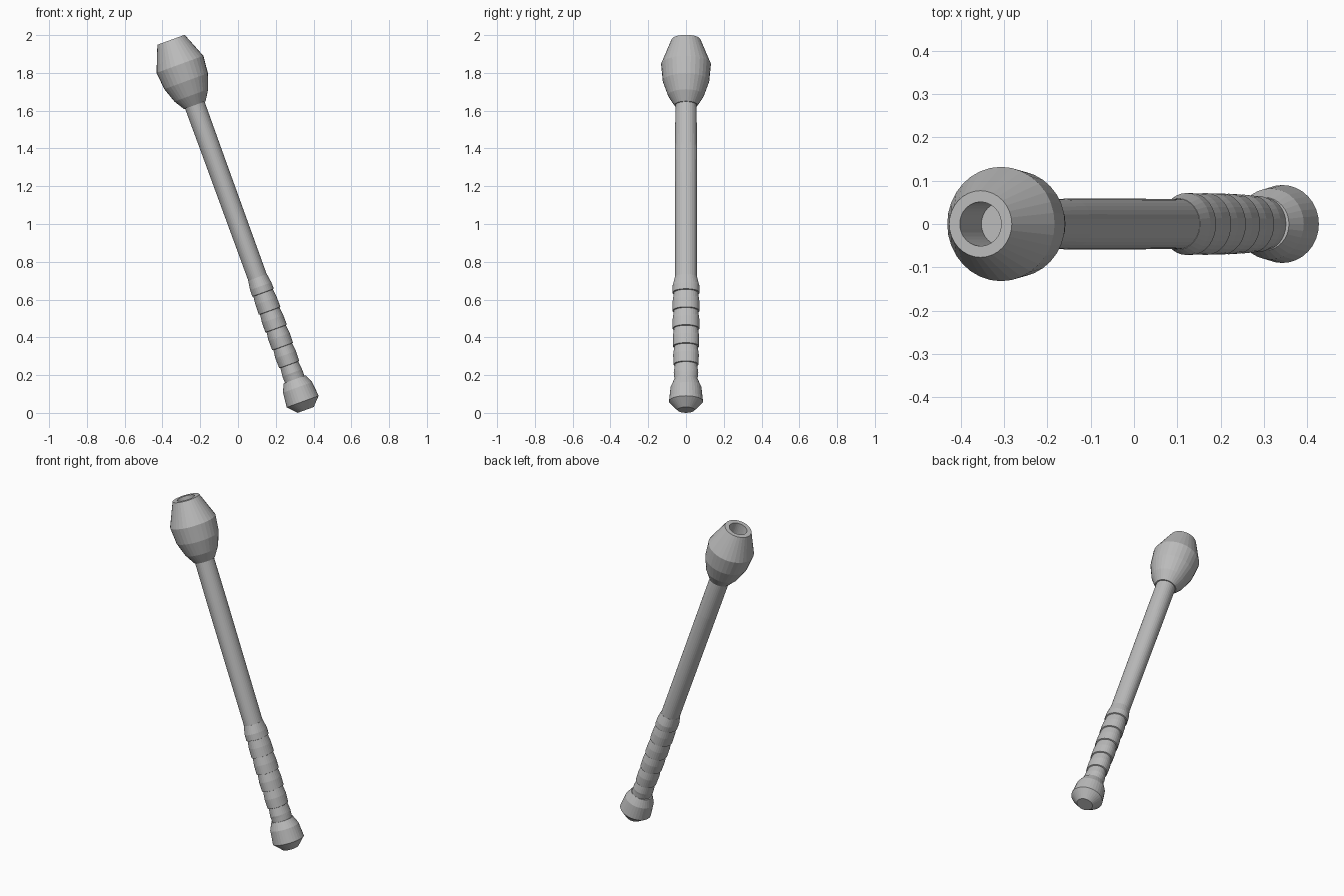
import bpy, bmesh, math
from mathutils import Matrix

cube = bpy.data.objects.get("Cube")
if cube:
    bpy.data.objects.remove(cube, do_unlink=True)

SIDES = 32
# The whole club leans along one tilted axis
LEAN = Matrix.Translation((0.3425, 0, 0.06)) @ Matrix.Rotation(math.radians(-20), 4, 'Y')

grey = bpy.data.materials.new("plain_grey")
grey.use_nodes = True
grey.diffuse_color = (0.5, 0.5, 0.5, 1)
grey.node_tree.nodes["Principled BSDF"].inputs["Base Color"].default_value = (0.5, 0.5, 0.5, 1)


def lathe(name, rings):
    """Loft (height, depth radius, width ratio) rings along the axis, capping both ends."""
    bm = bmesh.new()
    loops = []
    for height, radius, ratio in rings:
        loop = []
        for i in range(SIDES):
            a = math.tau * i / SIDES
            loop.append(bm.verts.new((radius * ratio * math.cos(a), radius * math.sin(a), height)))
        loops.append(loop)
    for low, high in zip(loops, loops[1:]):
        for i in range(SIDES):
            j = (i + 1) % SIDES
            bm.faces.new((low[i], low[j], high[j], high[i]))
    bm.faces.new(loops[0][::-1])
    bm.faces.new(loops[-1])
    mesh = bpy.data.meshes.new(name)
    bm.to_mesh(mesh)
    bm.free()
    mesh.materials.append(grey)
    obj = bpy.data.objects.new(name, mesh)
    obj.matrix_world = LEAN
    bpy.context.collection.objects.link(obj)
    return obj


# Pommel: pointed base, short flared collar
lathe("pommel", [(-0.047, 0.045, 1), (0, 0.09, 1), (0.08, 0.082, 1), (0.125, 0.062, 1)])

# Grip: stacked segments, each flaring downward and undercut by the one above
steps = [(0.207, 0.066), (0.309, 0.069), (0.41, 0.071), (0.51, 0.0715), (0.612, 0.0715)]
grip = [(0.11, 0.06, 0.9), (0.15, 0.063, 0.88)]
for height, radius in steps:
    grip += [(height - 0.045, radius - 0.001, 0.85), (height, radius - 0.007, 0.85),
             (height + 0.002, radius, 0.85)]
grip += [(0.65, 0.0715, 0.84), (0.7, 0.059, 0.89)]
lathe("grip", grip)

# Shaft: slightly oval, rounder near the head
lathe("shaft", [(0.68, 0.058, 0.89), (1.43, 0.059, 0.91), (1.7, 0.055, 1)])

# Head: barrel with a socket sunk into its flat top
lathe("head", [(1.67, 0.061, 1), (1.725, 0.095, 1), (1.805, 0.123, 1), (1.9, 0.132, 1),
               (2.038, 0.077, 1), (2.038, 0.051, 1), (1.892, 0.051, 1)])
